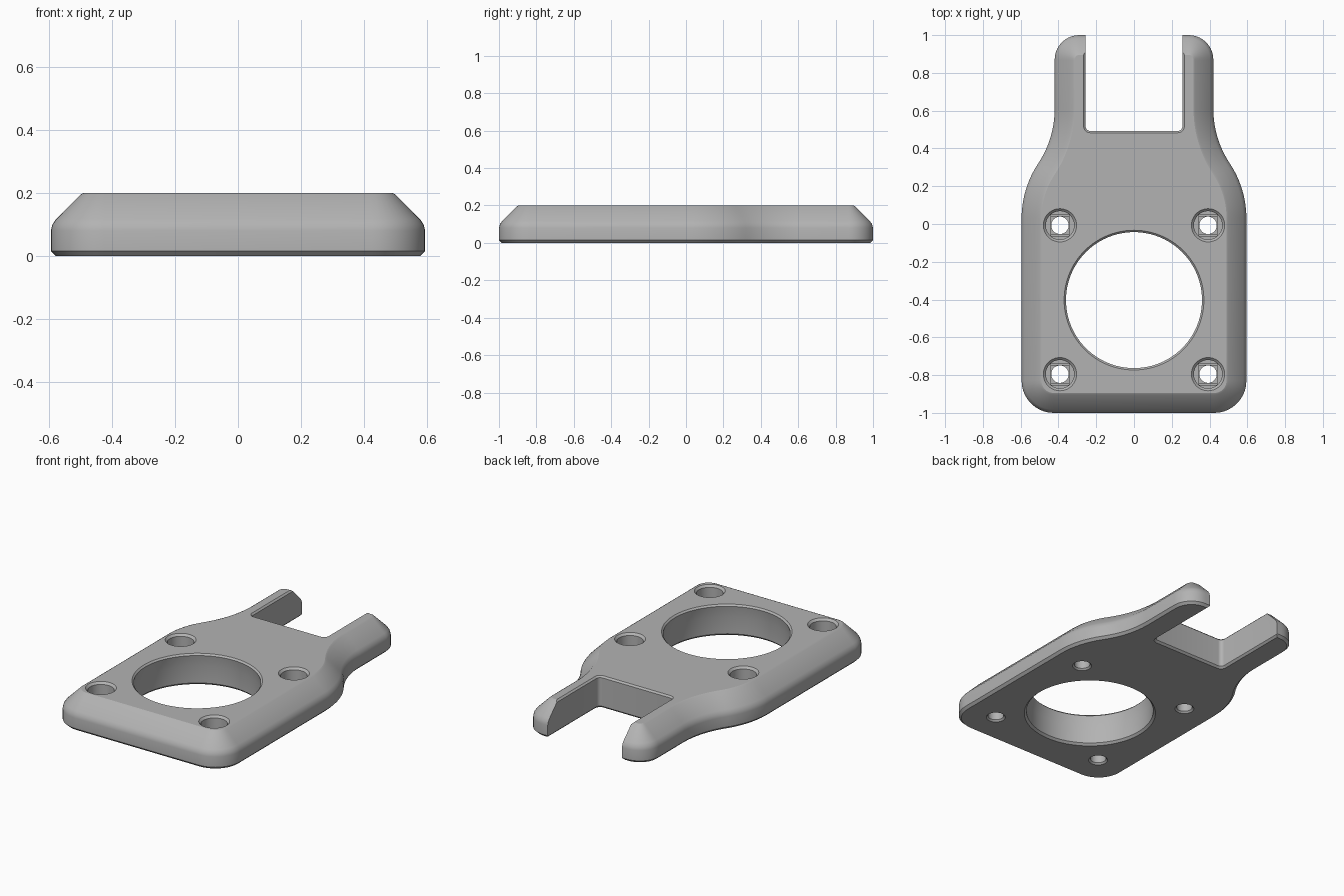
import bpy, bmesh, math
from mathutils import Vector

cube = bpy.data.objects.get("Cube")
if cube:
    bpy.data.objects.remove(cube)

grey = bpy.data.materials.new("mid grey")
grey.use_nodes = True
colour = (0.45, 0.45, 0.45, 1)
grey.diffuse_color = colour
grey.node_tree.nodes["Principled BSDF"].inputs["Base Color"].default_value = colour


def arc(cx, cy, r, start, end, steps=10):
    angles = [math.radians(start + (end - start) * i / steps) for i in range(steps + 1)]
    return [Vector((cx + r * math.cos(a), cy + r * math.sin(a))) for a in angles]


def circle(cx, cy, r, steps=48):
    return arc(cx, cy, r, 0, 360, steps)[:-1]


def rect(cx, cy, hx, hy):
    return [Vector((cx + sx * hx, cy + sy * hy)) for sx, sy in ((-1, -1), (1, -1), (1, 1), (-1, 1))]


def grow(points, d):
    """Offset a counter-clockwise outline outwards with mitred corners."""
    out = []
    for i, p in enumerate(points):
        a = (p - points[i - 1]).normalized()
        b = (points[(i + 1) % len(points)] - p).normalized()
        na, nb = Vector((a.y, -a.x)), Vector((b.y, -b.x))
        out.append(p + (na + nb) * d / (1 + na.dot(nb)))
    return out


def loft(name, outline, profile):
    """Stack offset copies of an outline; profile holds (offset, height)."""
    bm = bmesh.new()
    rings = [[bm.verts.new((p.x, p.y, z)) for p in grow(outline, d)] for d, z in profile]
    for low, high in zip(rings, rings[1:]):
        for i in range(len(low)):
            j = (i + 1) % len(low)
            bm.faces.new((low[i], low[j], high[j], high[i]))
    bm.faces.new(rings[0][::-1])
    bm.faces.new(rings[-1])
    mesh = bpy.data.meshes.new(name)
    bm.to_mesh(mesh)
    bm.free()
    obj = bpy.data.objects.new(name, mesh)
    bpy.context.collection.objects.link(obj)
    mesh.materials.append(grey)
    return obj


# Plate outline: right half, front to back, then mirrored
WIDE, NARROW, BEND_START, BEND_LEN = 0.595, 0.42, 0.03, 0.58
step = WIDE - NARROW
bend_r = (BEND_LEN ** 2 + step ** 2) / (4 * step)
bend = math.degrees(math.asin(BEND_LEN / 2 / bend_r))
half = arc(WIDE - 0.17, -0.83, 0.17, -90, 0)
half += arc(WIDE - bend_r, BEND_START, bend_r, 0, bend, 12)
half += arc(NARROW + bend_r, BEND_START + BEND_LEN, bend_r, 180 + bend, 180, 12)[1:]
half += arc(NARROW - 0.13, 0.87, 0.13, 0, 90)
outline = half + [Vector((-p.x, p.y)) for p in reversed(half)]

plate = loft("mounting_plate", outline, [
    (-0.015, 0), (0, 0.015), (0, 0.08), (-0.005, 0.1), (-0.017, 0.117),
    (-0.095, 0.195), (-0.105, 0.2)])

# Large bore with a slightly narrower top lip
cutters = [loft("bore_cutter", circle(0, -0.403, 0.36, 96), [
    (0.045, -0.02), (0.025, 0), (0.012, 0.013), (0.012, 0.12),
    (0, 0.19), (0.01, 0.2), (0.03, 0.22)])]

# Open slot between the two prongs
slot = [Vector((0.257, 1.2)), Vector((-0.257, 1.2))]
slot += arc(-0.232, 0.518, 0.025, 180, 270, 6) + arc(0.232, 0.518, 0.025, 270, 360, 6)
cutters.append(loft("slot_cutter", slot, [
    (0.032, -0.02), (0.012, 0), (0, 0.012), (0, 0.19), (0.01, 0.2), (0.03, 0.22)]))

# Stepped screw holes: round shaft, square step, cross step, round recess
FLOOR = 0.125
for x in (-0.392, 0.392):
    for y in (-0.795, -0.007):
        cutters += [
            loft("shaft_cutter", circle(x, y, 0.046), [
                (0.03, -0.02), (0.01, 0), (0, 0.01), (0, FLOOR - 0.02)]),
            loft("square_cutter", rect(x, y, 0.047, 0.047), [
                (0, FLOOR - 0.024), (0, FLOOR + 0.01)]),
            loft("cross_cutter", rect(x, y, 0.047, 0.057), [
                (0, FLOOR - 0.012), (0, FLOOR + 0.012)]),
            loft("recess_cutter", circle(x, y, 0.075), [
                (0, FLOOR), (0, 0.187), (0.013, 0.2), (0.033, 0.22)])]

for cutter in cutters:
    mod = plate.modifiers.new(cutter.name, "BOOLEAN")
    mod.operation, mod.solver, mod.object = "DIFFERENCE", "EXACT", cutter

# Bake the cuts, then drop the cutters
bpy.context.view_layer.update()
graph = bpy.context.evaluated_depsgraph_get()
baked = bpy.data.meshes.new_from_object(plate.evaluated_get(graph))
plate.modifiers.clear()
plate.data = baked
for cutter in cutters:
    bpy.data.objects.remove(cutter)

bpy.ops.object.select_all(action="DESELECT")
plate.select_set(True)
bpy.context.view_layer.objects.active = plate
bpy.ops.object.shade_smooth_by_angle(angle=math.radians(25))
